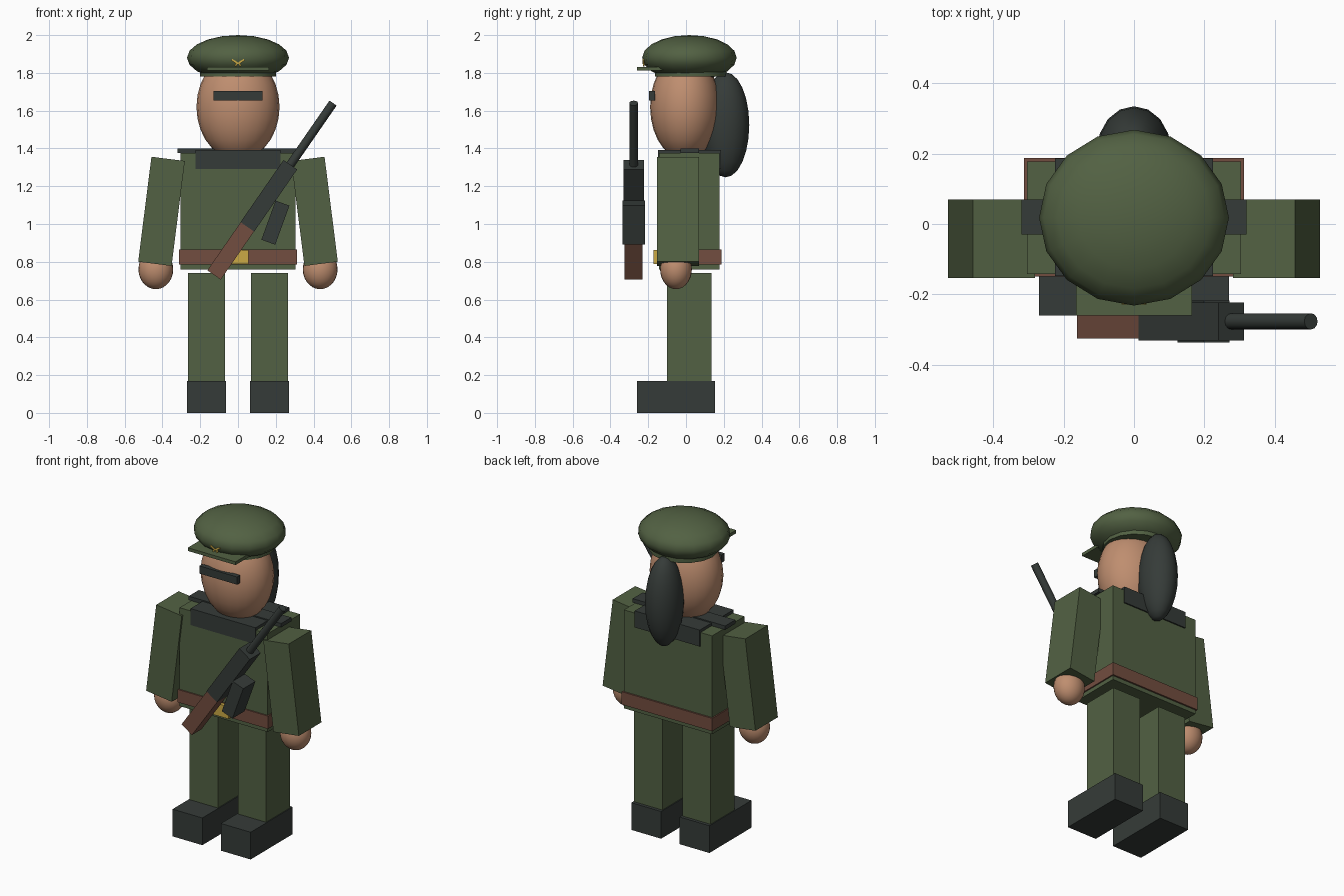
import bpy
from math import radians, sin, cos
from mathutils import Vector

old = bpy.data.objects.get("Cube")
if old:
    bpy.data.objects.remove(old, do_unlink=True)


def material(name, rgb):
    m = bpy.data.materials.new(name)
    m.use_nodes = True
    m.diffuse_color = (*rgb, 1)
    m.node_tree.nodes["Principled BSDF"].inputs["Base Color"].default_value = (*rgb, 1)
    return m


GREEN = material("olive_green", (0.085, 0.12, 0.056))
DARK = material("charcoal", (0.036, 0.044, 0.04))
SKIN = material("skin", (0.52, 0.27, 0.16))
BROWN = material("leather_brown", (0.17, 0.075, 0.05))
GOLD = material("gold", (0.6, 0.4, 0.06))


def finish(name, mat, smooth=False):
    ob = bpy.context.object
    ob.name = name
    ob.data.materials.append(mat)
    bpy.ops.object.transform_apply(location=False, rotation=False, scale=True)
    if smooth:
        bpy.ops.object.shade_smooth_by_angle(angle=radians(50))
    return ob


def block(name, center, size, mat, tilt=0, pitch=0):
    """Box; tilt leans its top towards +x, pitch turns it about x."""
    bpy.ops.mesh.primitive_cube_add(size=1, location=center,
                                    rotation=(radians(pitch), radians(tilt), 0))
    bpy.context.object.scale = size
    return finish(name, mat)


def span(name, x, y, z, mat):
    """Box given by its low and high limits on each axis."""
    lims = (x, y, z)
    return block(name, [(a + b) / 2 for a, b in lims], [b - a for a, b in lims], mat)


def ball(name, center, radii, mat, segments=24, rings=14):
    bpy.ops.mesh.primitive_uv_sphere_add(segments=segments, ring_count=rings,
                                         radius=1, location=center)
    bpy.context.object.scale = radii
    return finish(name, mat, True)


def tube(name, center, radii, depth, mat, tilt=0, sides=16):
    bpy.ops.mesh.primitive_cylinder_add(vertices=sides, radius=1, depth=depth,
                                        location=center, rotation=(0, radians(tilt), 0))
    bpy.context.object.scale = (*radii, 1)
    return finish(name, mat, True)


# Limbs and shoulder straps, one per side
for side, s in (("left", 1), ("right", -1)):
    block(f"{side}_boot", (s * 0.167, -0.053, 0.085), (0.206, 0.415, 0.17), DARK)
    block(f"{side}_leg", (s * 0.167, 0.017, 0.455), (0.195, 0.235, 0.57), GREEN)
    block(f"{side}_arm", (s * 0.405, -0.042, 1.067), (0.178, 0.222, 0.56), GREEN, tilt=-s * 7.2)
    ball(f"{side}_hand", (s * 0.435, -0.053, 0.76), (0.092, 0.084, 0.105), SKIN)
    block(f"{side}_shoulder_strap", (s * 0.21, 0.02, 1.388), (0.22, 0.1, 0.024), DARK)

# Torso, belt and collar
span("torso", (-0.305, 0.305), (-0.142, 0.178), (0.76, 1.375), GREEN)
span("belt", (-0.313, 0.313), (-0.15, 0.188), (0.785, 0.865), BROWN)
span("belt_buckle", (-0.055, 0.055), (-0.173, -0.145), (0.787, 0.863), GOLD)
span("collar", (-0.225, 0.225), (-0.148, 0.186), (1.29, 1.393), DARK)

# Head, hair and glasses
ball("head", (0, -0.005, 1.62), (0.22, 0.185, 0.28), SKIN)
ball("hair", (0, 0.21, 1.525), (0.105, 0.125, 0.278), DARK, 16, 12)
span("glasses", (-0.131, 0.131), (-0.195, -0.165), (1.655, 1.703), DARK)

# Cap with band, brim and badge
ball("cap_crown", (0, 0.018, 1.88), (0.27, 0.25, 0.12), GREEN, 16, 10)
tube("cap_band", (0, 0.025, 1.81), (0.2, 0.19), 0.06, GREEN)
block("cap_brim", (0, -0.18, 1.822), (0.33, 0.16, 0.02), GREEN)
for side, s in (("left", 1), ("right", -1)):
    block(f"{side}_badge_wing", (s * 0.017, -0.225, 1.86), (0.01, 0.009, 0.036), GOLD, tilt=s * 58)
    block(f"{side}_badge_foot", (s * 0.008, -0.223, 1.845), (0.008, 0.009, 0.022), GOLD, tilt=-s * 40)

# Rifle slung diagonally across the chest
LEAN = 34.7
axis = Vector((sin(radians(LEAN)), 0, cos(radians(LEAN))))
butt = Vector((-0.127, -0.277, 0.73))


def along(start, end):
    return butt + axis * (start + end) / 2


block("rifle_stock", along(0, 0.31), (0.086, 0.096, 0.31), BROWN, tilt=LEAN)
block("rifle_body", along(0.31, 0.71), (0.088, 0.108, 0.4), DARK, tilt=LEAN)
tube("rifle_barrel", along(0.7, 1.107), (0.023, 0.023), 0.407, DARK, tilt=LEAN, sides=12)
block("rifle_magazine", (0.198, -0.277, 1.007), (0.078, 0.12, 0.22), DARK, tilt=20)
